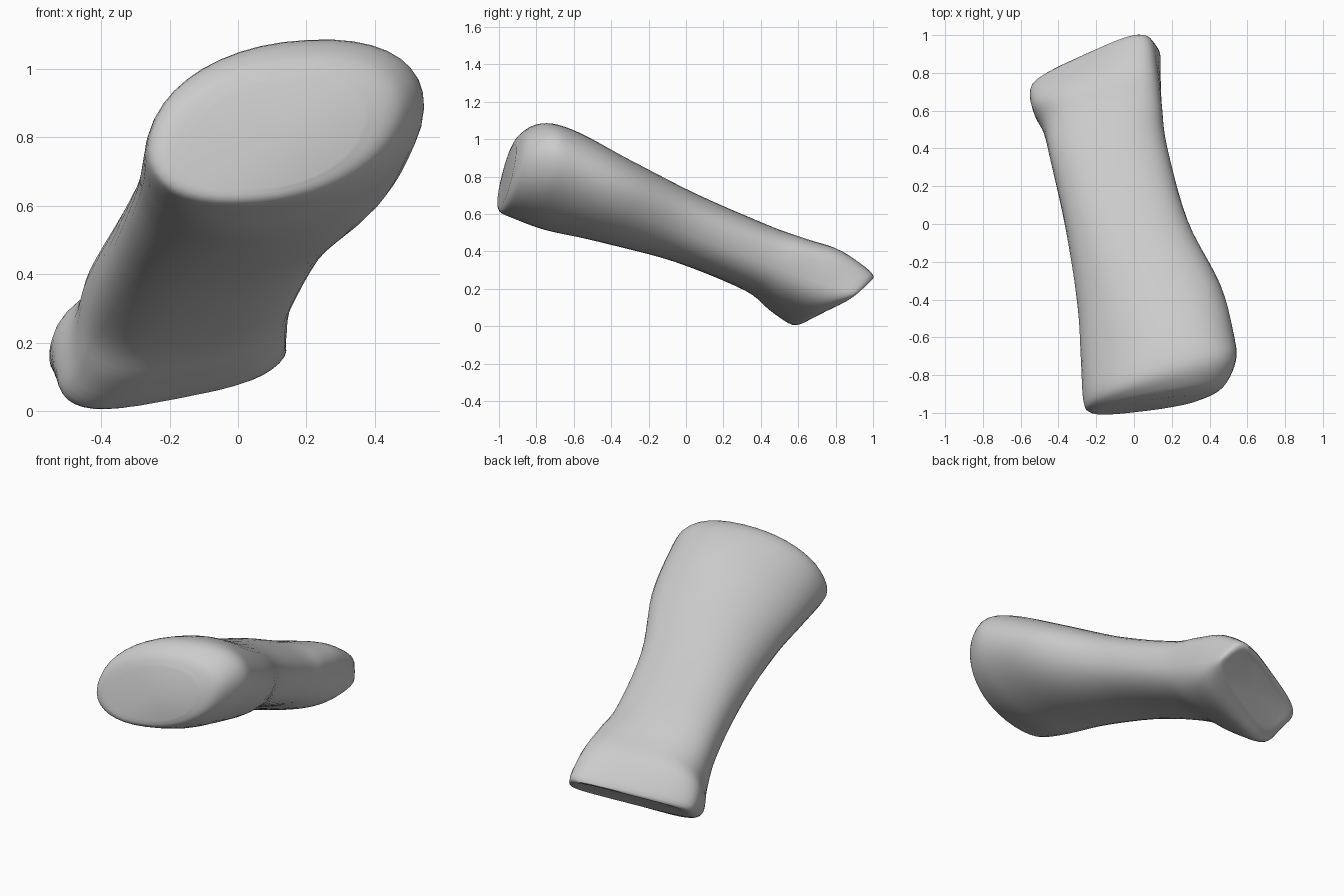
import bpy, bmesh, math
from mathutils import Vector

cube = bpy.data.objects.get("Cube")
if cube:
    bpy.data.objects.remove(cube, do_unlink=True)

SIDES = 40   # points around the shaft
STEPS = 5    # rings between neighbouring sections

# Cross-sections: centre, half-width vector, half-thickness vector, squareness
SECTIONS = [
    ((.11, -.955, .81), (.25, .03, .015), (.05, .035, .16), 2.2),
    ((.12, -.925, .825), (.345, .055, .02), (.07, .055, .215), 2.2),
    ((.135, -.83, .83), (.395, .09, .02), (.07, .07, .255), 2.2),
    ((.125, -.66, .775), (.40, .05, .03), (.07, .08, .26), 2),
    ((.08, -.38, .67), (.37, .03, 0), (.08, .08, .22), 2.1),
    ((-.04, 0, .525), (.32, .01, .01), (.03, .06, .18), 2.3),
    ((-.135, .38, .365), (.31, .03, .02), (0, .06, .17), 2.5),
    ((-.165, .55, .275), (.315, .05, .05), (0, .08, .175), 2.8),
    ((-.2, .7, .205), (.335, .1, .065), (-.025, .07, .168), 3.4),
    ((-.205, .815, .155), (.315, .14, .066), (-.057, .078, .08), 4),
    ((-.2, .81, .145), (.24, .105, .05), (-.045, .06, .06), 3),
]


def power(value, n):
    return math.copysign(abs(value) ** (2 / n), value)


def ring_points(section):
    centre, wide, thick = (Vector(v) for v in section[:3])
    points = []
    for i in range(SIDES):
        a = math.tau * i / SIDES
        points.append(centre + wide * power(math.cos(a), section[3])
                      + thick * power(math.sin(a), section[3]))
    return points


def spline(a, b, c, d, t):
    return b + (c - a) * (t / 2) + (a * 2 - b * 5 + c * 4 - d) * (t * t / 2) \
        + (b * 3 - a - c * 3 + d) * (t ** 3 / 2)


# Smooth loft through the sections
keys = [ring_points(s) for s in SECTIONS]
last = len(keys) - 1
rings = []
for k in range(last):
    group = [keys[max(k - 1, 0)], keys[k], keys[k + 1], keys[min(k + 2, last)]]
    for j in range(STEPS):
        rings.append([spline(*p, j / STEPS) for p in zip(*group)])
rings.append(keys[-1])

bm = bmesh.new()
loops = [[bm.verts.new(p) for p in ring] for ring in rings]
for lower, upper in zip(loops, loops[1:]):
    for i in range(SIDES):
        j = (i + 1) % SIDES
        bm.faces.new((lower[i], lower[j], upper[j], upper[i]))

# Flat joint face in front, hollow joint face behind
for loop, push in ((loops[0], 0), (loops[-1], -.02)):
    middle = sum((v.co for v in loop), Vector()) / SIDES
    tip = bm.verts.new(middle + Vector((0, push, 0)))
    for i in range(SIDES):
        bm.faces.new((loop[i], loop[(i + 1) % SIDES], tip))
bmesh.ops.recalc_face_normals(bm, faces=bm.faces)

mesh = bpy.data.meshes.new("bone")
bm.to_mesh(mesh)
bm.free()
bone = bpy.data.objects.new("bone", mesh)
bpy.context.collection.objects.link(bone)

# Plain grey material
grey = bpy.data.materials.new("light_grey")
grey.use_nodes = True
grey.diffuse_color = (.6, .6, .6, 1)
grey.node_tree.nodes["Principled BSDF"].inputs["Base Color"].default_value = (.6, .6, .6, 1)
mesh.materials.append(grey)

bpy.context.view_layer.objects.active = bone
bone.select_set(True)
bpy.ops.object.shade_smooth_by_angle(angle=math.radians(50))
